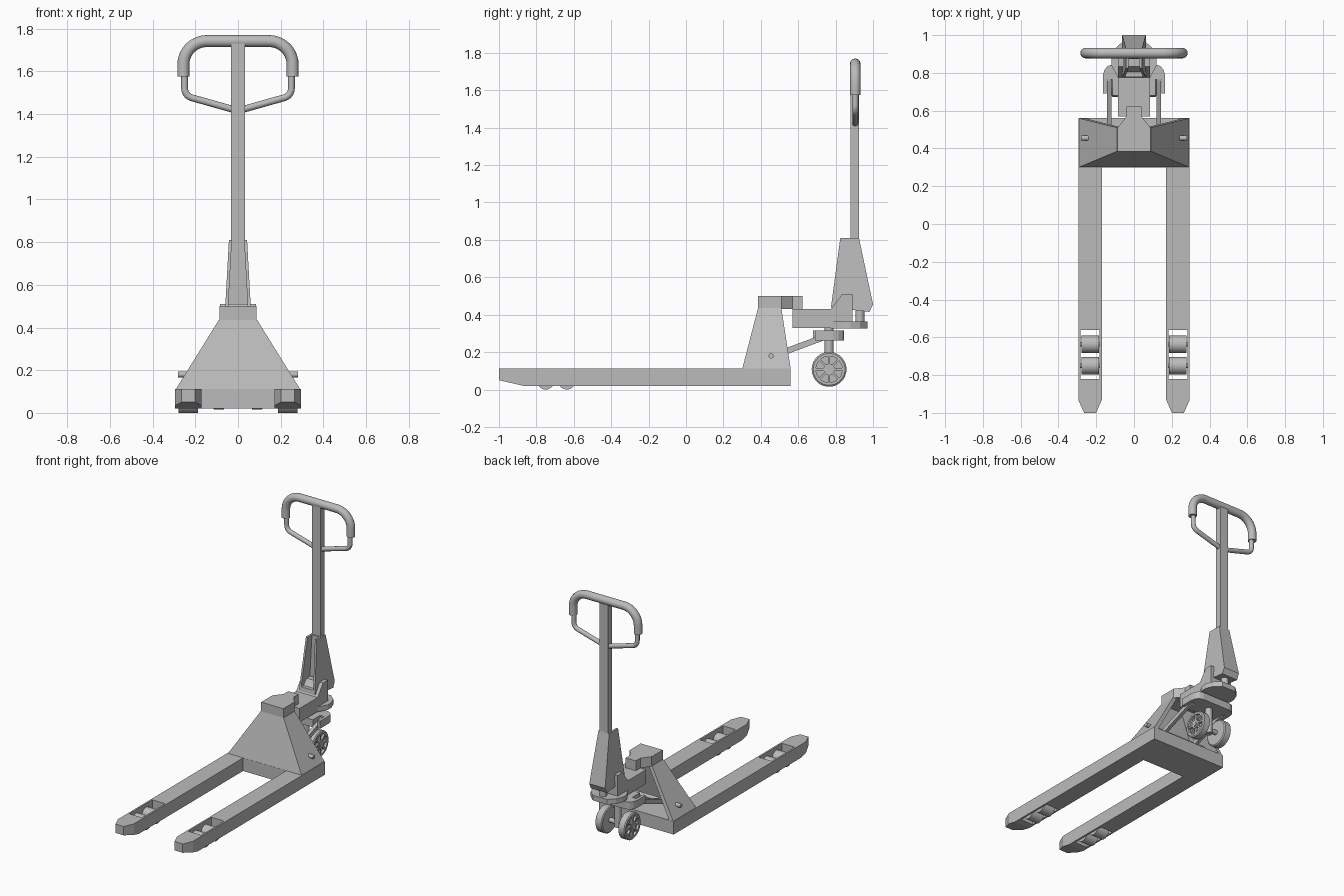
import bpy, bmesh, math
from mathutils import Vector

if "Cube" in bpy.data.objects:
    bpy.data.objects.remove(bpy.data.objects["Cube"], do_unlink=True)

grey = bpy.data.materials.new("plain grey")
grey.use_nodes = True
grey.diffuse_color = (0.5, 0.5, 0.5, 1)
grey.node_tree.nodes["Principled BSDF"].inputs["Base Color"].default_value = (0.5, 0.5, 0.5, 1)


def activate(ob):
    bpy.ops.object.select_all(action='DESELECT')
    ob.select_set(True)
    bpy.context.view_layer.objects.active = ob


def add_object(name, bm, smooth=False):
    bmesh.ops.recalc_face_normals(bm, faces=bm.faces)
    mesh = bpy.data.meshes.new(name)
    bm.to_mesh(mesh)
    bm.free()
    mesh.materials.append(grey)
    ob = bpy.data.objects.new(name, mesh)
    bpy.context.collection.objects.link(ob)
    if smooth:
        activate(ob)
        bpy.ops.object.shade_smooth_by_angle(angle=math.radians(35))
    return ob


def loft(name, rings, smooth=False, closed=False):
    """Skin matching rings of points; cap the ends or close the loop."""
    bm = bmesh.new()
    loops = [[bm.verts.new(p) for p in ring] for ring in rings]
    n = len(loops[0])
    pairs = list(zip(loops, loops[1:])) + ([(loops[-1], loops[0])] if closed else [])
    for a, b in pairs:
        for i in range(n):
            j = (i + 1) % n
            bm.faces.new((a[i], a[j], b[j], b[i]))
    if not closed:
        bm.faces.new(loops[0])
        bm.faces.new(loops[-1])
    return add_object(name, bm, smooth)


def rect(x0, x1, y0, y1, z):
    return [(x0, y0, z), (x1, y0, z), (x1, y1, z), (x0, y1, z)]


def box(name, x0, x1, y0, y1, z0, z1):
    return loft(name, [rect(x0, x1, y0, y1, z0), rect(x0, x1, y0, y1, z1)])


def plan(name, half, z0, z1):
    """Extrude a half outline (x, y) mirrored across x = 0."""
    outline = half + [(-x, y) for x, y in reversed(half)]
    return loft(name, [[(x, y, z) for x, y in outline] for z in (z0, z1)])


def rod(name, a, b, r, sides=32):
    a, b = Vector(a), Vector(b)
    turn = (b - a).to_track_quat('Z', 'Y')
    angles = [2 * math.pi * i / sides for i in range(sides)]
    circle = [turn @ Vector((r * math.cos(t), r * math.sin(t), 0)) for t in angles]
    return loft(name, [[c + p for c in circle] for p in (a, b)], True)


def cut(ob, cutter):
    mod = ob.modifiers.new("cut", 'BOOLEAN')
    mod.operation = 'DIFFERENCE'
    mod.solver = 'EXACT'
    mod.object = cutter
    activate(ob)
    bpy.ops.object.modifier_apply(modifier=mod.name)
    bpy.data.objects.remove(cutter, do_unlink=True)


def tube(name, points, r):
    curve = bpy.data.curves.new(name, 'CURVE')
    curve.dimensions = '3D'
    curve.bevel_depth = r
    curve.bevel_resolution = 6
    curve.use_fill_caps = True
    spline = curve.splines.new('POLY')
    spline.points.add(len(points) - 1)
    for p, (x, z) in zip(spline.points, points):
        p.co = (x, HANDLE_Y, z, 1)
    ob = bpy.data.objects.new(name, curve)
    bpy.context.collection.objects.link(ob)
    activate(ob)
    bpy.ops.object.convert(target='MESH')
    ob = bpy.context.object
    ob.data.materials.clear()
    ob.data.materials.append(grey)
    bpy.ops.object.shade_smooth_by_angle(angle=math.radians(40))


def arc(cx, cz, r, start, end, steps=10):
    ts = [math.radians(start + (end - start) * i / steps) for i in range(steps + 1)]
    return [(cx + r * math.cos(t), cz + r * math.sin(t)) for t in ts]


def mirrored(path):
    return path + [(-x, z) for x, z in reversed(path)]


HANDLE_Y = 0.905
WHEEL_Y, WHEEL_Z, WHEEL_R = 0.765, 0.108, 0.093
FORK_X, FORK_W, FORK_TOP = 0.2325, 0.0625, 0.113

# Forks with tapered tips, roller wells and rollers
for side, s in (("left", 1), ("right", -1)):
    cx = s * FORK_X
    stations = [(0.56, FORK_W, 0.02), (-0.87, FORK_W, 0.02), (-0.93, FORK_W, 0.034), (-1, 0.032, 0.05)]
    fork = loft(side + "_fork", [[(cx - w, y, z), (cx + w, y, z), (cx + w, y, FORK_TOP), (cx - w, y, FORK_TOP)]
                                 for y, w, z in stations])
    cut(fork, box("well_cutter", cx - 0.05, cx + 0.05, -0.82, -0.56, -0.1, 0.3))
    for i, y in enumerate((-0.637, -0.75)):
        rod(f"{side}_roller_{i + 1}", (cx - 0.046, y, 0.046), (cx + 0.046, y, 0.046), 0.046)
        rod(f"{side}_roller_axle_{i + 1}", (cx - 0.055, y, 0.046), (cx + 0.055, y, 0.046), 0.012, 16)

# Cross beam and hollow tower, open at the back
box("cross_beam", -0.175, 0.175, 0.30, 0.56, 0.02, FORK_TOP)
tower = loft("tower", [rect(-0.293, 0.293, 0.30, 0.56, 0.108), rect(-0.09, 0.09, 0.385, 0.51, 0.435)])
cut(tower, loft("tower_cutter", [rect(-0.272, 0.272, 0.325, 0.75, 0.09), rect(-0.07, 0.07, 0.405, 0.75, 0.42)]))
plan("tower_cap", [(0.087, 0.385), (0.087, 0.51), (0.04, 0.57), (0.04, 0.622)], 0.43, 0.5)
rod("tower_pin", (-0.28, 0.455, 0.18), (0.28, 0.455, 0.18), 0.014, 16)

# Pump housing with raised back and rounded foot plate
housing = [(0.57, 0.33), (0.89, 0.33), (0.89, 0.51), (0.835, 0.51), (0.775, 0.43), (0.57, 0.43)]
loft("pump_housing", [[(x, y, z) for y, z in housing] for x in (-0.085, 0.085)])
plan("foot_plate", [(0.085, 0.775), (0.12, 0.84), (0.12, 0.88), (0.1, 0.93), (0.055, 0.97)], 0.327, 0.363)
rod("pump_piston", (0, 0.93, 0.35), (0, 0.93, 0.44), 0.025)
rod("pump_ram", (0, 0.597, 0.41), (0, 0.597, 0.45), 0.025)

# Wheel bracket with slots for the lifting links
plan("wheel_bracket", [(0.113, 0.68), (0.113, 0.765), (0.145, 0.765), (0.145, 0.69), (0.165, 0.69), (0.165, 0.785),
                       (0.157, 0.815), (0.14, 0.836), (0.113, 0.845)], 0.262, 0.315)
rod("steering_post", (0, WHEEL_Y, WHEEL_Z - 0.03), (0, WHEEL_Y, 0.34), 0.024)
rod("wheel_axle", (-0.123, WHEEL_Y, WHEEL_Z), (0.123, WHEEL_Y, WHEEL_Z), 0.017, 20)

for side, s in (("left", 1), ("right", -1)):
    # Lifting link
    ends = [(0.455, 0.175), (0.76, 0.288)]
    loft(side + "_link", [[(s * x, y, z + dz) for x, dz in
                           ((0.118, -0.017), (0.142, -0.017), (0.142, 0.017), (0.118, 0.017))] for y, z in ends])
    # Steering wheel with recessed outer face and spokes
    section = [(0.062, 0.01), (0.062, 0.085), (0.068, WHEEL_R), (0.112, WHEEL_R), (0.118, 0.085),
               (0.118, 0.07), (0.1, 0.07), (0.1, 0.03), (0.118, 0.03), (0.118, 0.01)]
    turns = [2 * math.pi * i / 40 for i in range(40)]
    loft(side + "_wheel", [[(s * x, WHEEL_Y + r * math.cos(t), WHEEL_Z + r * math.sin(t)) for x, r in section]
                           for t in turns], True, True)
    for i in range(8):
        t = math.pi * i / 4
        out = Vector((0, math.cos(t), math.sin(t)))
        across = Vector((0, -math.sin(t), math.cos(t))) * 0.006
        hub = Vector((0, WHEEL_Y, WHEEL_Z))
        loft(f"{side}_wheel_spoke_{i + 1}", [[hub + out * r + across * k + Vector((s * x, 0, 0))
                                              for k, x in ((-1, 0.095), (1, 0.095), (1, 0.116), (-1, 0.116))]
                                             for r in (0.025, 0.075)])


# Tapered sleeve with an open front channel
def half_width(z):
    return 0.064 - 0.055 * (z - 0.42)


profile = [(0.775, 0.44), (0.98, 0.415), (1.0, 0.455), (0.925, 0.81), (0.825, 0.81)]
sleeve = loft("handle_sleeve", [[(s * half_width(z), y, z) for y, z in profile] for s in (-1, 1)])
groove = [half_width(z) - 0.014 for z in (0.47, 0.9)]
cut(sleeve, loft("sleeve_cutter", [rect(-w, w, 0.7, 0.873, z) for w, z in zip(groove, (0.47, 0.9))]))

# Drawbar and loop handle
box("drawbar", -0.033, 0.033, 0.88, 0.925, 0.45, 1.745)
tube("handle_grip", mirrored([(0.256, 1.575)] + arc(0.146, 1.632, 0.11, 0, 90)), 0.028)
tube("handle_lower_loop", mirrored([(0.25, 1.6), (0.25, 1.525)] + arc(0.205, 1.52, 0.045, 0, -74, 6)
                                   + [(0.03, 1.424), (0.01, 1.42)]), 0.016)
